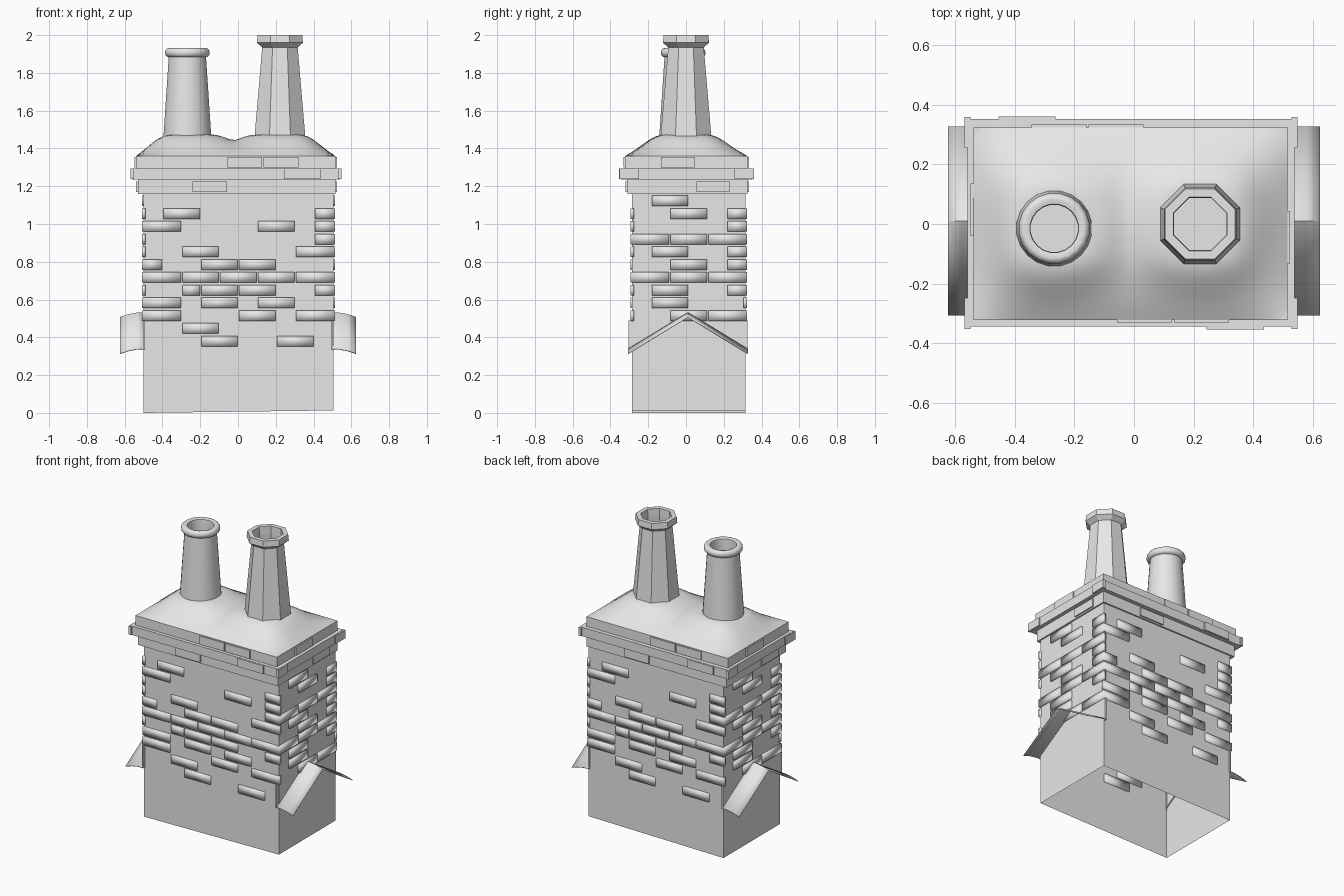
import bpy, bmesh, math
from mathutils import Vector

cube = bpy.data.objects.get("Cube")
if cube:
    bpy.data.objects.remove(cube)

grey = bpy.data.materials.new("light_grey")
grey.use_nodes = True
GREY = (0.8, 0.8, 0.8, 1)
grey.diffuse_color = GREY
grey.node_tree.nodes["Principled BSDF"].inputs["Base Color"].default_value = GREY


def finish(name, bm, smooth=None):
    """Turn a bmesh into an object; smooth is the sharp-edge angle in degrees."""
    bmesh.ops.recalc_face_normals(bm, faces=bm.faces)
    mesh = bpy.data.meshes.new(name)
    bm.to_mesh(mesh)
    bm.free()
    mesh.materials.append(grey)
    obj = bpy.data.objects.new(name, mesh)
    bpy.context.collection.objects.link(obj)
    if smooth:
        bpy.ops.object.select_all(action='DESELECT')
        obj.select_set(True)
        bpy.context.view_layer.objects.active = obj
        bpy.ops.object.shade_smooth_by_angle(angle=math.radians(smooth))
    return obj


def add_box(bm, lo, hi):
    verts = bmesh.ops.create_cube(bm, size=1)["verts"]
    for v in verts:
        v.co = Vector([a + (b - a) * (c + 0.5) for a, b, c in zip(lo, hi, v.co)])
    return verts


# Stack: an open-bottomed shaft and three corbelled courses
shaft = ((-0.5, -0.285, 0), (0.505, 0.315, 1.165))
tiers = {
    "lower_collar": ((-0.53, -0.31, 1.16), (0.515, 0.325, 1.235)),
    "upper_collar": ((-0.56, -0.345, 1.235), (0.54, 0.352, 1.295)),
    "top_course": ((-0.54, -0.322, 1.295), (0.515, 0.325, 1.36)),
}
bm = bmesh.new()
add_box(bm, *shaft)
for v in bm.verts:
    if v.co.z < 0.1 and v.co.x > 0:
        v.co.z = 0.013
base = min(bm.faces, key=lambda f: f.calc_center_median().z)
bmesh.ops.delete(bm, geom=[base], context='FACES_ONLY')
finish("chimney_shaft", bm)
for name, box in tiers.items():
    bm = bmesh.new()
    add_box(bm, *box)
    finish(name, bm)

# Raised bricks: "[]" is a whole brick, "i" a half brick, rows run top down
WIDE = """
..........
.[]......i
[]....[].i
.........i
..[]....[]
i..[][]...
[][][][][]
..i[][]..i
[].[].[]..
[]...[].[]
..[]......
...[]..[].""".split()
NARROW = """
.[]...
..[].i
.....i
[][][]
.[]..i
..[].i
[][][]
.[]..i
.[]...
..[][]
......
......""".split()
SIDES = {"front": (0, -1), "right_end": (1, 0), "back": (0, 1), "left_end": (-1, 0)}


def add_row(bm, box, normal, row, z):
    """Lay one row of bricks along one side of a box."""
    lo, hi = Vector(box[0]), Vector(box[1])
    n = Vector((*normal, 0))
    u = Vector((-n.y, n.x, 0))
    mid, half = (lo + hi) / 2, (hi - lo) / 2
    depth, reach = abs(n.dot(half)), abs(u.dot(half))
    slot = 2 * reach / len(row)
    for k, mark in enumerate(row):
        if mark not in "[i":
            continue
        a = -reach + k * slot
        b = a + slot * (2 if mark == "[" else 1)
        # bricks at a corner wrap slightly round it
        a = a - 0.008 if k == 0 else a + 0.004
        b = b + 0.008 if b > reach - 0.001 else b - 0.004
        for v in add_box(bm, (a, depth - 0.01, z - 0.028), (b, depth + 0.009, z + 0.028)):
            p = u * v.co.x + n * v.co.y
            v.co = Vector((mid.x + p.x, mid.y + p.y, v.co.z))


COLLAR_ROWS = {
    "lower_collar": ("...[]......", "....[]."),
    "upper_collar": ("........[].", "i.....i"),
    "top_course": (".....[][]..", "..[]..."),
}
for side, normal in SIDES.items():
    wide = normal[0] == 0
    bm = bmesh.new()
    for i, row in enumerate(WIDE if wide else NARROW):
        add_row(bm, shaft, normal, row, 1.122 - 0.0675 * i)
    finish(side + "_bricks", bm, 100)
    bm = bmesh.new()
    for name, rows in COLLAR_ROWS.items():
        box = tiers[name]
        add_row(bm, box, normal, rows[0 if wide else 1], (box[0][2] + box[1][2]) / 2)
    finish(side + "_collar_bricks", bm)

# Mortar cap: a domed bed with a mound round each pot
POTS = {"round": (-0.268, -0.015), "octagonal": (0.222, 0)}
lo, hi = tiers["top_course"]


def cap_height(x, y):
    def ease(d, span):
        return 1 - (1 - min(max(d, 0) / span, 1)) ** 2
    edge = ease(min(x - lo[0], hi[0] - x), 0.2) * ease(min(y - lo[1], hi[1] - y), 0.22)
    mound = 0
    for px, py in POTS.values():
        r = max(math.hypot(x - px, y - py) - 0.13, 0)
        mound = max(mound, math.exp(-(r / 0.12) ** 2))
    return 1.36 + edge * (0.06 + 0.053 * mound)


bm = bmesh.new()
bmesh.ops.create_grid(bm, x_segments=36, y_segments=24, size=0.5)
for v in bm.verts:
    x = lo[0] + (hi[0] - lo[0]) * (v.co.x + 0.5)
    y = lo[1] + (hi[1] - lo[1]) * (v.co.y + 0.5)
    v.co = (x, y, cap_height(x, y))
finish("mortar_cap", bm, 60)


# Chimney pots: turned profiles of (radius, height)
def pot(name, centre, profile, sides, smooth=None):
    bm = bmesh.new()
    rings = []
    for r, z in profile:
        angles = [math.tau * (k + 0.5) / sides for k in range(sides)]
        rings.append([bm.verts.new((centre[0] + r * math.cos(a),
                                    centre[1] + r * math.sin(a), z)) for a in angles])
    for low, high in zip(rings, rings[1:]):
        for k in range(sides):
            m = (k + 1) % sides
            bm.faces.new((low[k], low[m], high[m], high[k]))
    bm.faces.new(rings[-1])
    finish(name, bm, smooth)


bead = [(0.1 + 0.02 * math.cos(t), 1.907 + 0.024 * math.sin(t))
        for t in [math.pi * (k / 6 - 0.5) for k in range(7)]]
pot("round_pot", POTS["round"],
    [(0.131, 1.42)] + bead + [(0.082, 1.925), (0.08, 1.9), (0.09, 1.46)], 20, 50)

flat = 1 / math.cos(math.pi / 8)
octagon = [(0.138, 1.42), (0.094, 1.935), (0.122, 1.96), (0.118, 2.0),
           (0.09, 2.0), (0.088, 1.95), (0.1, 1.46)]
pot("octagonal_pot", POTS["octagonal"], [(r * flat, z) for r, z in octagon], 8)

# Flashing: a thin bent gable sheet at each end, with tabs at the wall
for name, s in (("left_flashing", 1), ("right_flashing", -1)):
    bm = bmesh.new()
    rows = []
    for x, drop in ((0.495, 0), (0.535, 0.002), (0.58, 0.01), (0.625, 0.025)):
        rows.append([bm.verts.new((s * x, y, z - drop))
                     for y, z in ((-0.307, 0.34), (0.01, 0.533), (0.327, 0.34))])
    for a, b in zip(rows, rows[1:]):
        for k in range(2):
            bm.faces.new((a[k], a[k + 1], b[k + 1], b[k]))
    sheet = finish(name, bm, 30)
    sheet.modifiers.new("thickness", 'SOLIDIFY').thickness = 0.004
    bm = bmesh.new()
    for y0, y1 in ((-0.305, -0.28), (0.31, 0.325)):
        add_box(bm, (s * 0.498 - 0.004, y0, 0.335), (s * 0.498 + 0.004, y1, 0.49))
    finish(name + "_tabs", bm)
